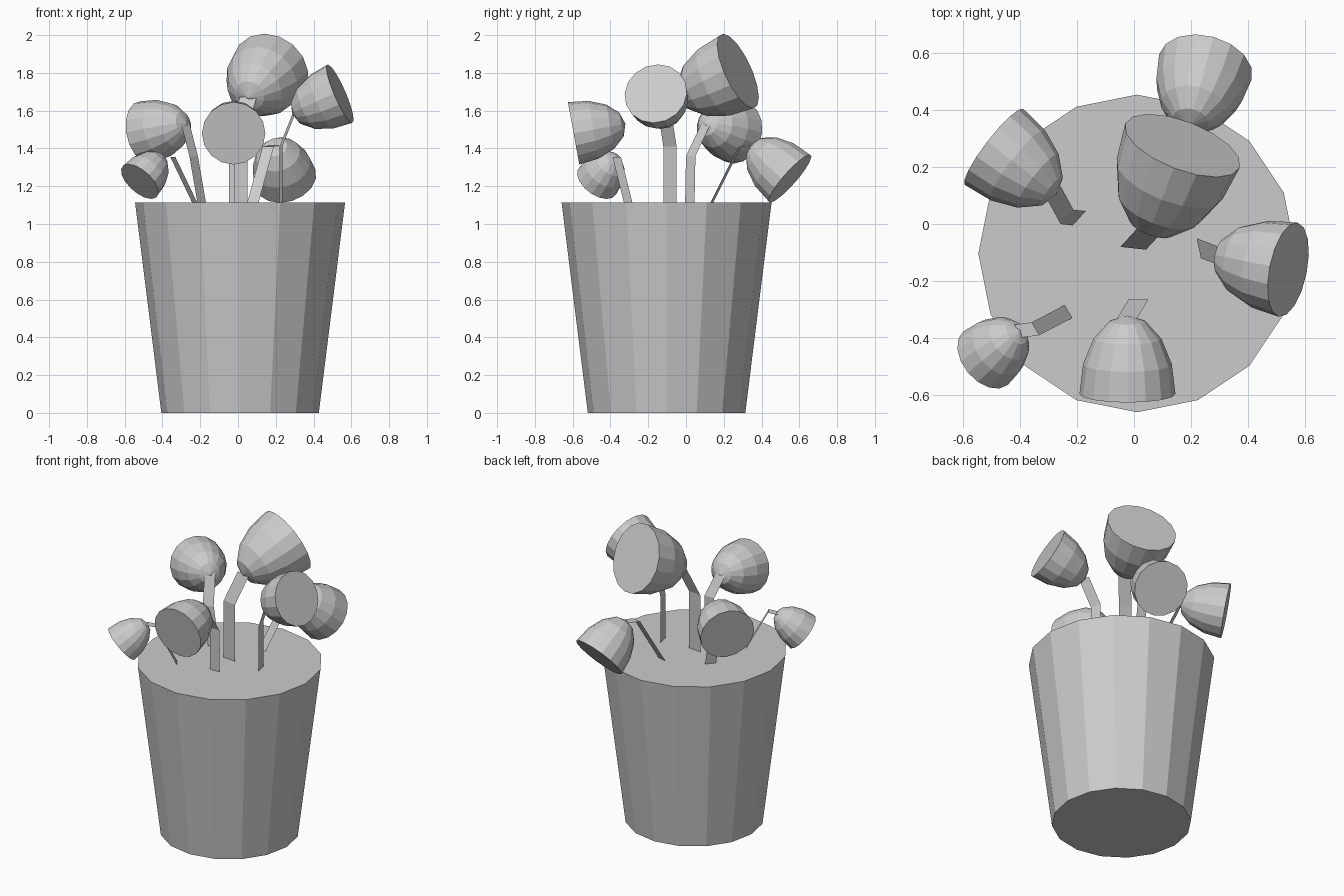
import bpy, bmesh, math
from mathutils import Vector

if "Cube" in bpy.data.objects:
    bpy.data.objects.remove(bpy.data.objects["Cube"])

grey = bpy.data.materials.new("plain_grey")
grey.diffuse_color = (0.6, 0.6, 0.6, 1)
grey.use_nodes = True
grey.node_tree.nodes["Principled BSDF"].inputs["Base Color"].default_value = grey.diffuse_color


def finish(name, bm, solid=True):
    if solid:
        bmesh.ops.recalc_face_normals(bm, faces=bm.faces)
    me = bpy.data.meshes.new(name)
    bm.to_mesh(me)
    bm.free()
    me.materials.append(grey)
    ob = bpy.data.objects.new(name, me)
    bpy.context.collection.objects.link(ob)
    return ob


def ring(bm, r, z, n=16):
    return [bm.verts.new((r * math.cos(2 * math.pi * i / n),
                          r * math.sin(2 * math.pi * i / n), z)) for i in range(n)]


def bridge(bm, a, b):
    for i in range(len(a)):
        j = (i + 1) % len(a)
        bm.faces.new((a[i], a[j], b[j], b[i]))


# tapered pot, closed at soil level
bm = bmesh.new()
low, high = ring(bm, 0.417, 0), ring(bm, 0.556, 1.115)
bridge(bm, low, high)
bm.faces.new(low)
bm.faces.new(high)
finish("pot", bm).location = (0.011, -0.103, 0)


def flower_head(name, centre, axis, r):
    """Half ellipsoid cup: flat open end at centre, facing along axis."""
    depth = 1.66 * r
    bm = bmesh.new()
    rim = prev = ring(bm, r, 0)
    for k in range(1, 4):
        a = k * math.pi / 8
        cur = ring(bm, r * math.cos(a), -depth * math.sin(a))
        bridge(bm, prev, cur)
        prev = cur
    tip = bm.verts.new((0, 0, -depth))
    for i in range(16):
        bm.faces.new((prev[i], prev[(i + 1) % 16], tip))
    bm.faces.new(rim)
    ob = finish(name, bm)
    ob.rotation_mode = 'QUATERNION'
    ob.rotation_quaternion = Vector(axis).to_track_quat('Z', 'Y')
    ob.location = centre
    return Vector(centre) - Vector(axis).normalized() * depth * 0.97


def stem(name, base, bend, tip, edge):
    """Flat bent ribbon; edge is its full width vector."""
    bm = bmesh.new()
    h = Vector(edge) / 2
    rows = [(bm.verts.new(Vector(p) - h), bm.verts.new(Vector(p) + h))
            for p in (base, bend, tip)]
    for a, b in zip(rows, rows[1:]):
        bm.faces.new((a[0], a[1], b[1], b[0]))
    finish(name, bm, False)


# name, cup centre, cup axis, radius, stem base, stem bend, stem width vector
flowers = [
    ("front", (-0.023, -0.595, 1.48), (0, -0.984, -0.18), 0.168,
     (0.015, -0.265, 1.10), (0.015, -0.265, 1.39), (0.07, 0, 0)),
    ("front_left", (-0.52, -0.47, 1.225), (-0.58, -0.48, -0.65), 0.122,
     (-0.223, -0.303, 1.10), (-0.345, -0.367, 1.355), (0.027, -0.045, 0)),
    ("back_left", (-0.49, 0.27, 1.485), (-0.777, 0.60, -0.18), 0.168,
     (-0.19, 0.02, 1.10), (-0.235, 0.025, 1.36), (0.045, 0.05, 0)),
    ("tall", (0.17, 0.275, 1.81), (0.33, 0.856, 0.394), 0.215,
     (-0.003, -0.085, 1.10), (-0.003, -0.085, 1.49), (0.09, -0.01, 0)),
    ("back_right", (0.25, 0.55, 1.24), (0.20, 0.735, -0.65), 0.168,
     (0.075, 0.13, 1.10), (0.16, 0.285, 1.41), (0.06, -0.015, 0)),
    ("right", (0.54, -0.16, 1.69), (0.90, -0.18, 0.39), 0.168,
     (0.227, -0.085, 1.10), (0.227, -0.085, 1.41), (0.015, -0.07, 0)),
]
for name, centre, axis, r, base, bend, edge in flowers:
    tip = flower_head(name + "_flower_head", centre, axis, r)
    stem(name + "_stem", base, bend, tip, edge)
